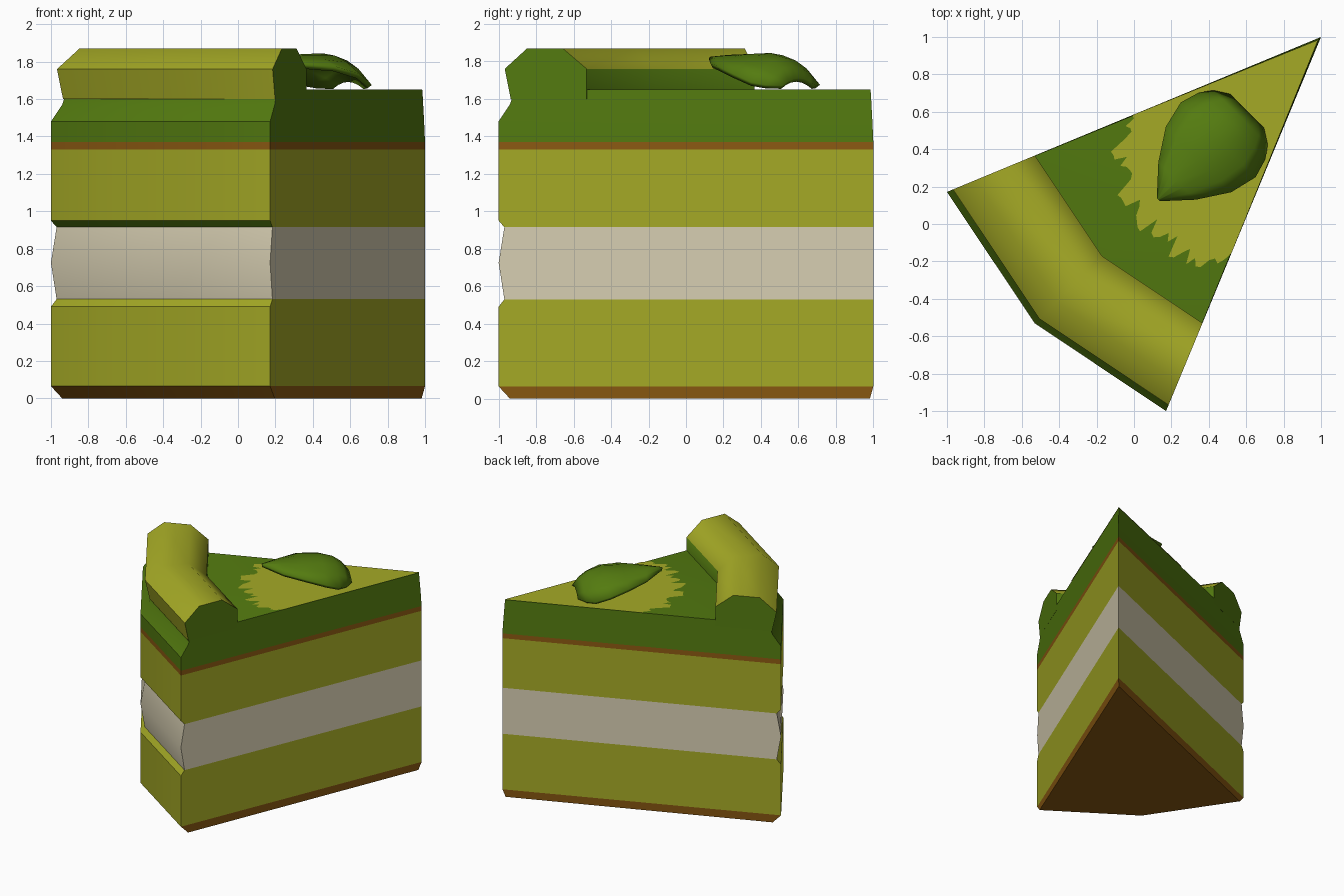
import bpy, bmesh, math, random
from mathutils import Vector

if "Cube" in bpy.data.objects:
    bpy.data.objects.remove(bpy.data.objects["Cube"])

random.seed(4)
R = 2.165                                        # wedge radius, point of the wedge at (1, 1)
ANG = [math.radians(a) for a in (202.5, 225, 247.5)]


def material(name, rgb):
    m = bpy.data.materials.new(name)
    m.diffuse_color = (*rgb, 1)
    m.use_nodes = True
    m.node_tree.nodes["Principled BSDF"].inputs["Base Color"].default_value = m.diffuse_color
    return m


SPONGE = material("yellow_green", (0.376, 0.402, 0.019))
ICING = material("leaf_green", (0.088, 0.198, 0.005))
CREAM = material("cream", (0.68, 0.62, 0.445))
BROWN = material("caramel_brown", (0.262, 0.102, 0.006))


def polar(r, a, z):
    return Vector((1 + r * math.cos(a), 1 + r * math.sin(a), z))


def finish(bm, name, mats, angle=35, fix=True):
    if fix:
        bmesh.ops.recalc_face_normals(bm, faces=bm.faces)
    me = bpy.data.meshes.new(name)
    bm.to_mesh(me)
    bm.free()
    ob = bpy.data.objects.new(name, me)
    bpy.context.collection.objects.link(ob)
    for m in mats:
        me.materials.append(m)
    bpy.ops.object.select_all(action='DESELECT')
    ob.select_set(True)
    bpy.context.view_layer.objects.active = ob
    bpy.ops.object.shade_smooth_by_angle(angle=math.radians(angle))
    return ob


def wedge(name, levels, mat, outer=None, bottom=False, top=False):
    """Stack of wedge rings; levels are (z, inset of outer arc, inset of point)."""
    bm = bmesh.new()
    rings = []
    for z, inset, tip in levels:
        pts = [Vector((1 - tip, 1 - tip, z))] + [polar(R - inset, a, z) for a in ANG]
        rings.append([bm.verts.new(p) for p in pts])
    for lo, hi in zip(rings, rings[1:]):
        for i in range(4):
            j = (i + 1) % 4
            f = bm.faces.new((lo[i], lo[j], hi[j], hi[i]))
            f.material_index = 1 if outer and i in (1, 2) else 0
    if bottom:
        bm.faces.new(rings[0][::-1])
    if top:
        bm.faces.new(rings[-1])
    return finish(bm, name, [mat, outer or mat], fix=False)


# Cake layers from the bottom up
wedge("base_crust", [(0, .065, .018), (.065, 0, 0)], BROWN, bottom=True)
wedge("lower_sponge", [(.065, 0, 0), (.49, 0, 0), (.53, .033, 0)], SPONGE)
wedge("cream_filling", [(.53, .033, 0), (.725, 0, 0), (.915, .033, 0)], CREAM)
wedge("sponge_edge", [(.915, .033, 0), (.95, 0, 0)], SPONGE, outer=ICING)
wedge("upper_sponge", [(.95, 0, 0), (1.33, 0, 0)], SPONGE)
wedge("caramel_line", [(1.33, 0, 0), (1.37, 0, 0)], BROWN)
wedge("icing", [(1.37, 0, 0), (1.48, 0, .005), (1.57, .065, .01), (1.61, .08, .012),
                (1.65, .2, .015)], ICING, top=True)

# Powdered patch near the point, with a ragged edge
bm = bmesh.new()
edge = []
N = 44
for i in range(N + 1):
    t = i / N
    r = 1.13 + 0.75 * t * (1 - t) + 0.17 * t * t + random.uniform(-.07, .07)
    edge.append(bm.verts.new(polar(r, ANG[0] + (ANG[2] - ANG[0]) * t, 1.654)))
# keep the arc chord inside the straight-sided wedge
bm.faces.new([bm.verts.new((.985, .985, 1.654))] + edge)
finish(bm, "powder_patch", [SPONGE], fix=False)

# Piped cream roll along the outer edge
bm = bmesh.new()
profile = [(2.095, 1.60), (2.13, 1.76), (2.0, 1.87), (1.795, 1.87), (1.656, 1.76), (1.656, 1.60)]
rows = [[bm.verts.new(polar(r, a, z)) for r, z in profile] for a in ANG]
n = len(profile)
for a, b in zip(rows, rows[1:]):
    for i in range(n):
        j = (i + 1) % n
        f = bm.faces.new((a[i], a[j], b[j], b[i]))
        f.material_index = 1 if i >= 4 else 0
for row in (rows[0], rows[-1]):
    bm.faces.new(row).material_index = 1
finish(bm, "piped_roll", [SPONGE, ICING], angle=60)

# Curved leaf: (distance along diagonal, half width, rib height, edge height)
leaf = [(.13, .008, 1.825, 1.815), (.23, .10, 1.835, 1.79), (.345, .175, 1.84, 1.775),
        (.45, .20, 1.845, 1.735), (.525, .178, 1.82, 1.69), (.57, .145, 1.775, 1.675),
        (.605, .09, 1.71, 1.67)]
bm = bmesh.new()
grid = []
for u, w, rib, rim in leaf:
    row = []
    for k in range(-3, 4):
        t = k / 3
        row.append(bm.verts.new((u + w * t, u - w * t, rim + (rib - rim) * (1 - t * t))))
    grid.append(row)
for a, b in zip(grid, grid[1:]):
    for k in range(6):
        bm.faces.new((a[k], a[k + 1], b[k + 1], b[k]))
bmesh.ops.recalc_face_normals(bm, faces=bm.faces)
if sum(f.normal.z for f in bm.faces) < 0:
    bmesh.ops.reverse_faces(bm, faces=bm.faces)
ob = finish(bm, "leaf", [ICING], angle=50, fix=False)
mod = ob.modifiers.new("thickness", 'SOLIDIFY')
mod.thickness = 0.03
mod.offset = -1
